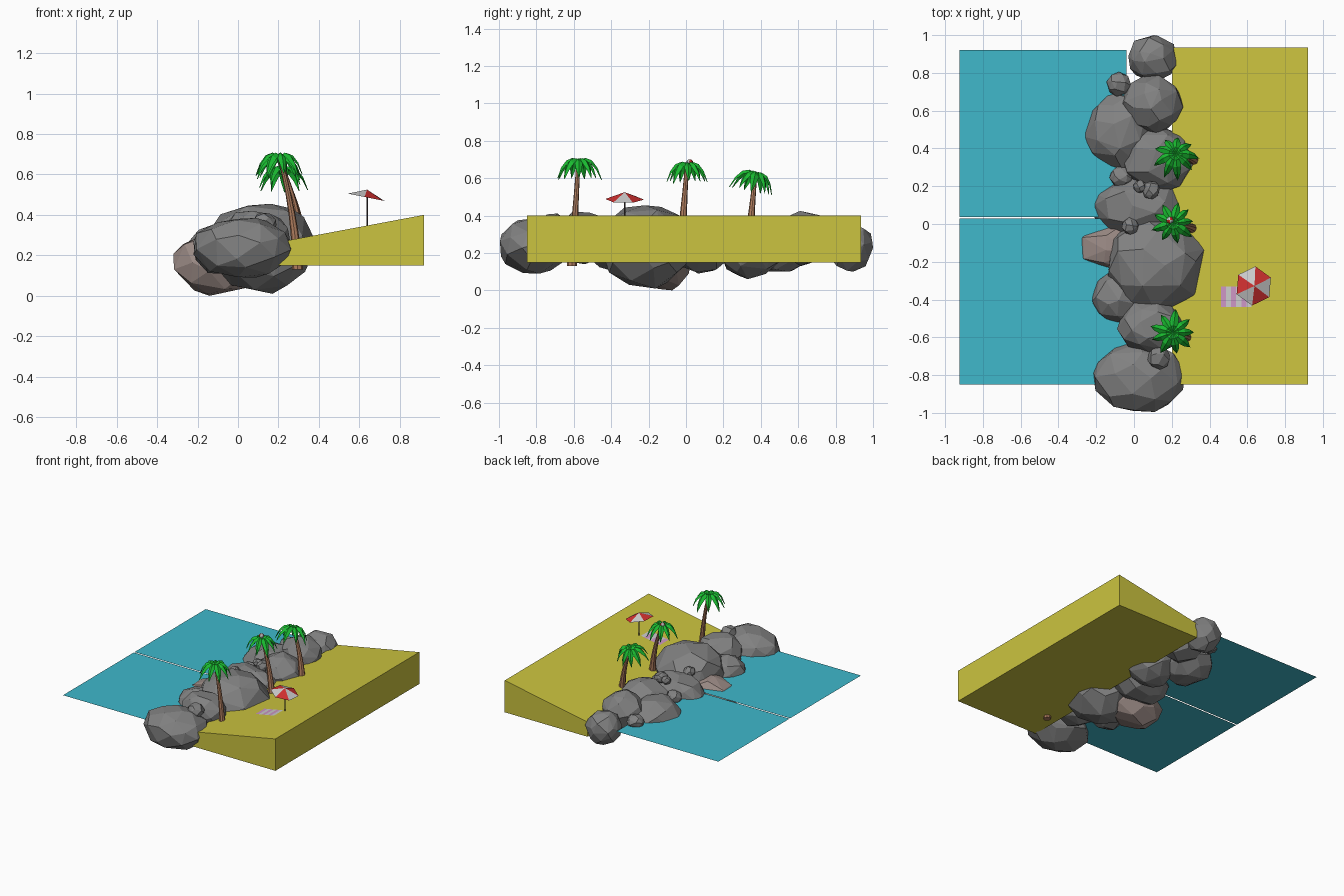
import bpy, bmesh, math, random
from mathutils import Vector, Matrix

if "Cube" in bpy.data.objects:
    bpy.data.objects.remove(bpy.data.objects["Cube"])

random.seed(4)


def material(name, rgb):
    m = bpy.data.materials.new(name)
    m.diffuse_color = (*rgb, 1)
    m.use_nodes = True
    m.node_tree.nodes["Principled BSDF"].inputs["Base Color"].default_value = m.diffuse_color
    return m


SAND = material("sand", (0.6, 0.55, 0.05))
WATER = material("water", (0.05, 0.48, 0.6))
ROCK = material("rock", (0.22, 0.22, 0.22))
BROWN_ROCK = material("brown_rock", (0.32, 0.25, 0.23))
BARK = material("bark", (0.42, 0.2, 0.11))
LEAF = material("leaf", (0.01, 0.5, 0.03))
RED = material("red", (0.65, 0.03, 0.03))
WHITE = material("white", (0.6, 0.6, 0.6))
PINK = material("pink", (0.6, 0.3, 0.55))
POLE = material("dark_pole", (0.08, 0.06, 0.06))


def add_object(name, bm, *mats):
    me = bpy.data.meshes.new(name)
    bm.normal_update()
    bm.to_mesh(me)
    bm.free()
    for m in mats:
        me.materials.append(m)
    ob = bpy.data.objects.new(name, me)
    bpy.context.collection.objects.link(ob)
    return ob


def sand_z(x):
    return 0.265 + (x - 0.2) * 0.135 / 0.72


def rect(name, x0, x1, y0, y1, zf, mat):
    bm = bmesh.new()
    bm.faces.new([bm.verts.new((x, y, zf(x))) for x, y in
                  ((x0, y0), (x1, y0), (x1, y1), (x0, y1))])
    return add_object(name, bm, mat)


# Sloping beach wedge
bm = bmesh.new()
profile = [(0.2, 0.15), (0.92, 0.15), (0.92, 0.40), (0.2, 0.265)]
face = bm.faces.new([bm.verts.new((x, -0.85, z)) for x, z in profile])
ext = bmesh.ops.extrude_face_region(bm, geom=[face])
bmesh.ops.translate(bm, vec=(0, 1.785, 0),
                    verts=[g for g in ext["geom"] if isinstance(g, bmesh.types.BMVert)])
bmesh.ops.recalc_face_normals(bm, faces=bm.faces)
add_object("beach", bm, SAND)

# Two water sheets with a narrow gap
rect("water_front", -0.925, -0.04, -0.85, 0.028, lambda x: 0.25, WATER)
rect("water_back", -0.925, -0.04, 0.037, 0.92, lambda x: 0.25, WATER)


# Faceted boulders, each fitted to its bounding box
def rock(name, x0, x1, y0, y1, z0, z1, mat=ROCK, n=38):
    pts, turn = [], random.uniform(0, 6.28)
    for i in range(n):
        z = 1 - 2 * (i + 0.5) / n
        a = i * 2.39996 + turn
        r = math.sqrt(1 - z * z)
        p = Vector((r * math.cos(a), r * math.sin(a), z))
        p += Vector([random.uniform(-0.13, 0.13) for _ in range(3)])
        pts.append(p.normalized() * random.uniform(0.95, 1.05))
    box = [(x0, x1), (y0, y1), (z0, z1)]
    bm = bmesh.new()
    lo = [min(p[k] for p in pts) for k in range(3)]
    hi = [max(p[k] for p in pts) for k in range(3)]
    for p in pts:
        bm.verts.new([b[0] + (b[1] - b[0]) * (p[k] - lo[k]) / (hi[k] - lo[k])
                      for k, b in enumerate(box)])
    bmesh.ops.convex_hull(bm, input=bm.verts)
    bmesh.ops.dissolve_limit(bm, angle_limit=math.radians(9), verts=bm.verts, edges=bm.edges)
    bmesh.ops.recalc_face_normals(bm, faces=bm.faces)
    add_object(name, bm, mat)


boulders = [
    (-0.03, 0.23, 0.755, 1.0, 0.10, 0.36), (-0.07, 0.26, 0.48, 0.79, 0.13, 0.425),
    (-0.27, 0.10, 0.29, 0.69, 0.10, 0.36), (-0.07, 0.33, 0.16, 0.52, 0.06, 0.40),
    (-0.21, 0.25, -0.07, 0.25, 0.09, 0.37), (-0.14, 0.375, -0.45, 0.03, 0.01, 0.455),
    (-0.22, 0.06, -0.52, -0.24, 0.11, 0.36), (-0.09, 0.26, -0.69, -0.40, 0.14, 0.42),
    (-0.22, 0.265, -0.995, -0.63, 0.09, 0.385)]
for i, b in enumerate(boulders):
    rock(f"boulder_{i + 1}", *b)
rock("brown_boulder", -0.32, 0.14, -0.27, 0.03, 0.0, 0.31, BROWN_ROCK)

pebbles = [(-0.08, 0.74, 0.27, 0.065), (0.13, -0.71, 0.36, 0.06), (-0.02, -0.01, 0.36, 0.045),
           (0.09, 0.18, 0.36, 0.047), (0.03, 0.2, 0.36, 0.035), (-0.07, 0.25, 0.27, 0.06)]
for i, (x, y, z, r) in enumerate(pebbles):
    rock(f"small_rock_{i + 1}", x - r, x + r, y - r, y + r, z - r * .85, z + r * .85, n=24)


# Palms: curved tapering trunk and drooping folded leaves
def palm(name, base, top, tilt, leaves=9):
    base, top = Vector(base), Vector(top)
    mid = Vector((base.x * 0.85 + top.x * 0.15, (base.y + top.y) / 2, (base.z + top.z) / 2))
    bm = bmesh.new()
    rings, steps = [], 6
    for i in range(steps + 1):
        t = i / steps
        c = base * (1 - t) ** 2 + mid * 2 * t * (1 - t) + top * t * t
        r = 0.011 + 0.016 * (1 - t) ** 1.5
        rings.append([bm.verts.new(c + Vector((r * math.cos(k * math.pi / 4),
                                               r * math.sin(k * math.pi / 4), 0)))
                      for k in range(8)])
    for a, b in zip(rings, rings[1:]):
        for k in range(8):
            bm.faces.new((a[k], a[k - 1], b[k - 1], b[k]))
    bm.faces.new(rings[0])
    bm.faces.new(rings[-1])
    bmesh.ops.recalc_face_normals(bm, faces=bm.faces)
    add_object(name + "_trunk", bm, BARK)

    bm = bmesh.new()
    stations = [(0, 0, 0.005), (0.035, 0.018, 0.021), (0.07, 0.005, 0.023),
                (0.1, -0.035, 0.016), (0.122, -0.095, 0.001)]
    for i in range(leaves):
        size = random.uniform(0.88, 1.05)
        m = (Matrix.Translation(top) @ Matrix.Rotation(tilt, 4, 'X')
             @ Matrix.Rotation(i * 2 * math.pi / leaves + random.uniform(-.1, .1), 4, 'Z')
             @ Matrix.Scale(size, 4))
        rows = [[bm.verts.new(m @ Vector((r - abs(s) * .004, s * w, z - abs(s) * w * 0.7)))
                 for s in (-1, 0, 1)] for r, z, w in stations]
        for a, b in zip(rows, rows[1:]):
            for k in (0, 1):
                bm.faces.new((a[k], b[k], b[k + 1], a[k + 1]))
    add_object(name + "_leaves", bm, LEAF)


palm("front_palm", (0.295, -0.61, 0.13), (0.205, -0.575, 0.69), 0)
palm("middle_palm", (0.31, -0.025, 0.25), (0.205, 0.005, 0.67), 0)
palm("back_palm", (0.32, 0.335, 0.25), (0.22, 0.37, 0.62), -0.22)

# Small two-tone ball caught in the middle palm
bm = bmesh.new()
bmesh.ops.create_uvsphere(bm, u_segments=8, v_segments=6, radius=0.019,
                          matrix=Matrix.Translation((0.19, 0.02, 0.682)))
for f in bm.faces:
    a = math.atan2(f.calc_center_median().y - 0.02, f.calc_center_median().x - 0.19)
    f.material_index = int((a + math.pi) // (math.pi / 2)) % 2
add_object("ball", bm, RED, WHITE)

# Tilted six-panel parasol and its pole
bm = bmesh.new()
apex = bm.verts.new((0.638, -0.328, 0.525))
rim = []
for k in range(6):
    a = math.radians(25 + 60 * k)
    dx = 0.1 * math.cos(a)
    rim.append(bm.verts.new((0.634 + dx, -0.328 + 0.104 * math.sin(a), 0.487 - 0.2 * dx)))
for k in range(6):
    f = bm.faces.new((apex, rim[k], rim[(k + 1) % 6]))
    f.material_index = k % 2
add_object("parasol", bm, RED, WHITE)

bm = bmesh.new()
bmesh.ops.create_cone(bm, cap_ends=True, segments=8, radius1=0.004, radius2=0.004, depth=0.185,
                      matrix=Matrix.Translation((0.638, -0.328, 0.43)))
add_object("parasol_pole", bm, POLE)

# Striped towel lying on the slope
for i in range(6):
    x = 0.46 + i * 0.027
    rect(f"towel_stripe_{i + 1}", x, x + 0.027, -0.44, -0.33,
         lambda x: sand_z(x) + 0.003, WHITE if i % 2 else PINK)
